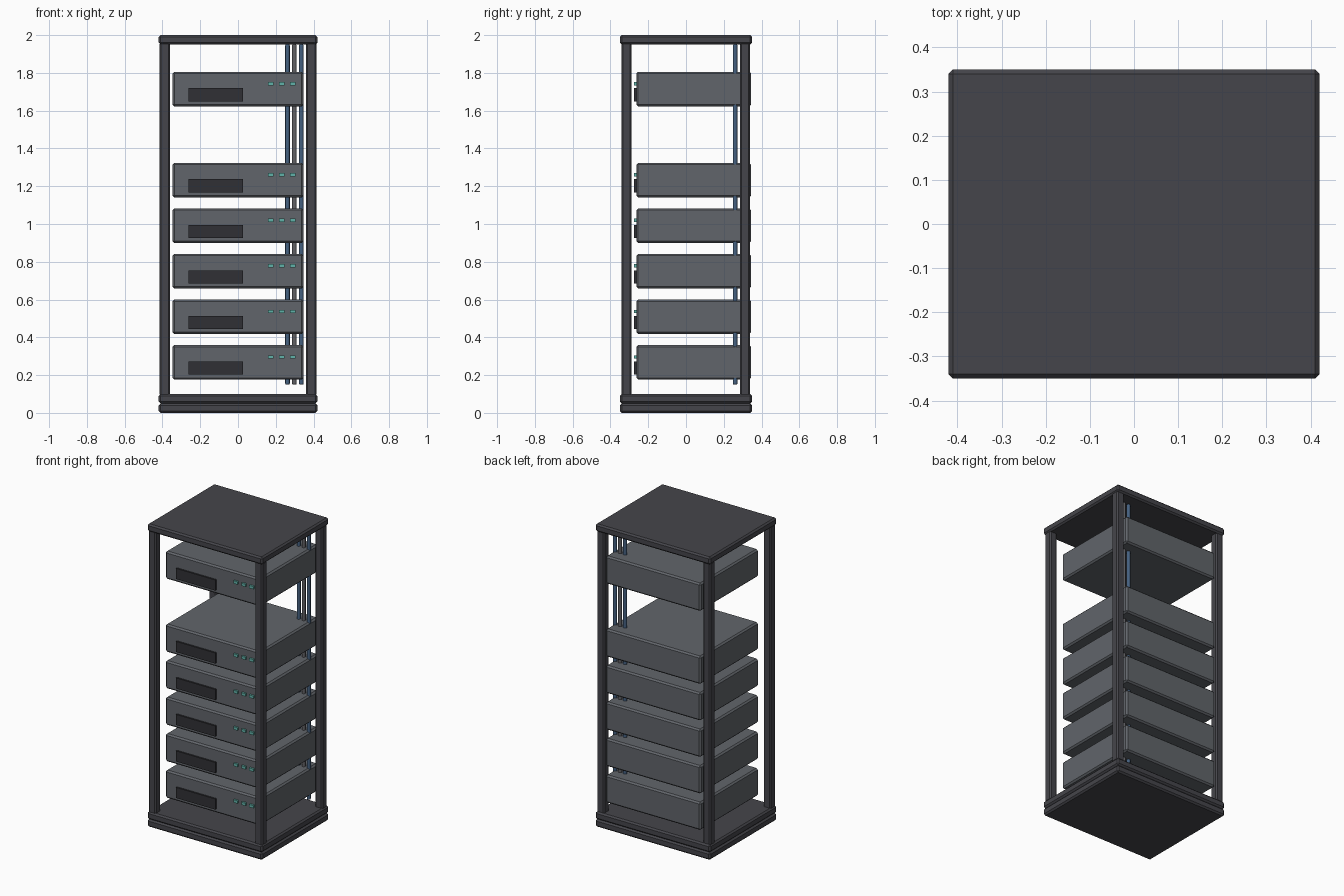
import bpy

if "Cube" in bpy.data.objects:
    bpy.data.objects.remove(bpy.data.objects["Cube"])


def material(name, rgb):
    m = bpy.data.materials.new(name)
    m.diffuse_color = (*rgb, 1)
    m.use_nodes = True
    m.node_tree.nodes["Principled BSDF"].inputs["Base Color"].default_value = m.diffuse_color
    return m


FRAME = material("frame_dark", (0.06, 0.06, 0.07))
CASE = material("case_grey", (0.12, 0.13, 0.145))
VENT = material("vent_black", (0.03, 0.03, 0.035))
LIGHT = material("indicator_teal", (0.12, 0.45, 0.40))
BLUE = material("cable_blue", (0.06, 0.12, 0.22))
GREY = material("cable_grey", (0.12, 0.12, 0.13))


def box(name, centre, size, mat, bevel=0.0):
    bpy.ops.mesh.primitive_cube_add(size=1, location=centre)
    ob = bpy.context.object
    ob.name = name
    ob.scale = size
    bpy.ops.object.transform_apply(location=False, rotation=False, scale=True)
    ob.data.materials.append(mat)
    if bevel:
        mod = ob.modifiers.new("bevel", 'BEVEL')
        mod.width = bevel
        mod.segments = 1
    return ob


# Horizontal plates: plinth, floor and roof
for name, z in (("plinth", 0.025), ("floor_plate", 0.075), ("roof_plate", 1.975)):
    box(name, (0, 0, z), (0.84, 0.70, 0.05), FRAME, 0.01)

# Four corner posts
for side, x in (("left", -0.388), ("right", 0.388)):
    for end, y in (("front", -0.315), ("back", 0.313)):
        box(f"{end}_{side}_post", (x, y, 1.025), (0.054, 0.054, 1.87), FRAME, 0.008)

# Rack units, with one empty slot below the top one
for slot in (0, 1, 2, 3, 4, 6):
    z = 0.268 + slot * 0.241
    box(f"rack_unit_{slot}", (0, 0.041, z), (0.694, 0.608, 0.184), CASE, 0.01)
    box(f"vent_{slot}", (-0.118, -0.266, z - 0.03), (0.288, 0.016, 0.07), VENT)
    for i in range(3):
        box(f"indicator_{slot}_{i}", (0.174 + i * 0.058, -0.267, z + 0.028),
            (0.03, 0.018, 0.018), LIGHT)

# Vertical cables at the back right
for i, mat in enumerate((BLUE, GREY, BLUE)):
    bpy.ops.mesh.primitive_cylinder_add(vertices=16, radius=0.012, depth=1.80,
                                        location=(0.262 + i * 0.0365, 0.26, 1.05))
    cable = bpy.context.object
    cable.name = f"cable_{i}"
    cable.data.materials.append(mat)
    mod = cable.modifiers.new("bevel", 'BEVEL')
    mod.width = 0.005
    mod.segments = 2
    mod.limit_method = 'ANGLE'
    bpy.ops.object.shade_smooth_by_angle()
